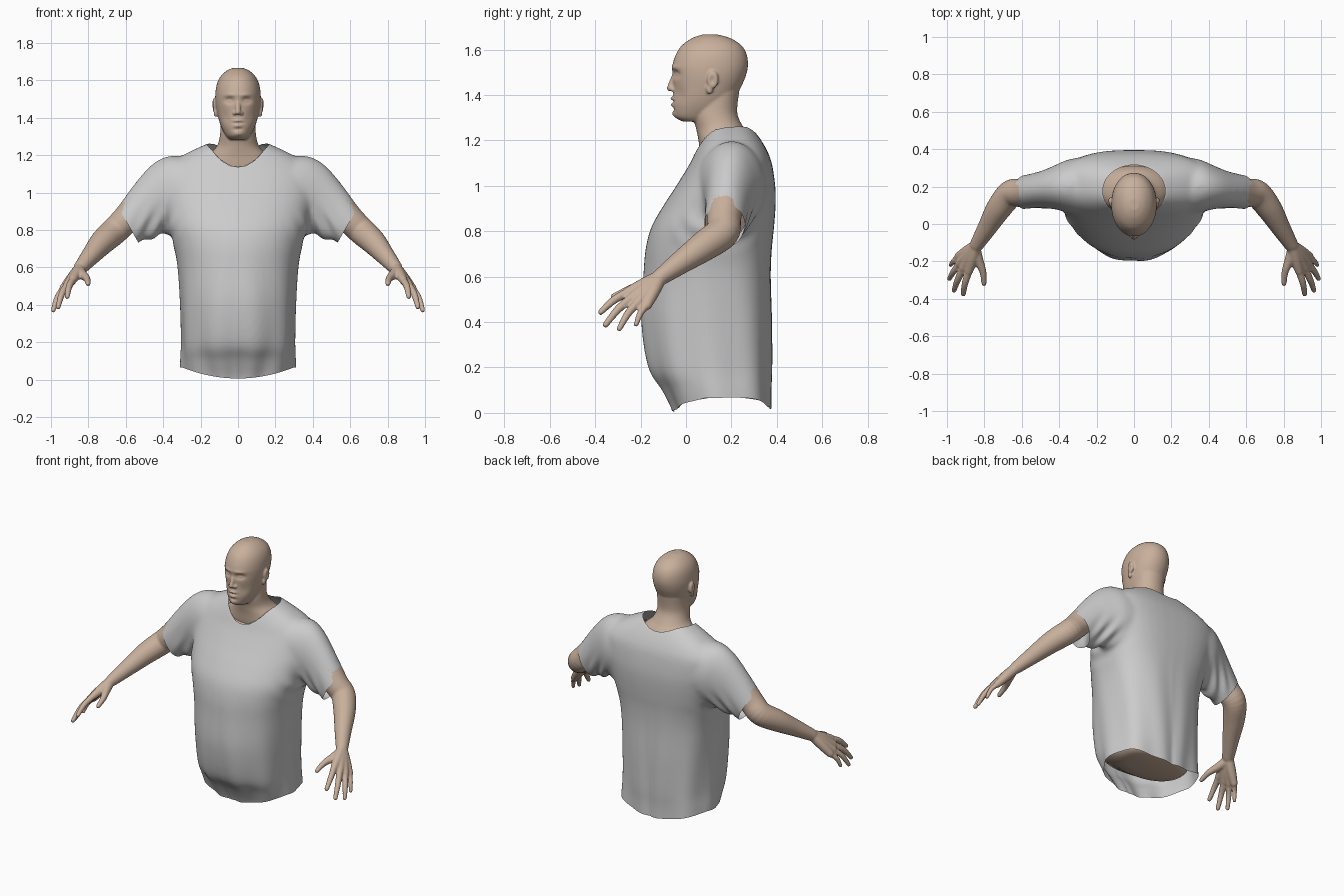
import bpy, bmesh, math
from mathutils import Vector

if "Cube" in bpy.data.objects:
    bpy.data.objects.remove(bpy.data.objects["Cube"])

skin = bpy.data.materials.new("skin")
skin.diffuse_color = (0.58, 0.43, 0.33, 1)
skin.use_nodes = True
skin.node_tree.nodes["Principled BSDF"].inputs["Base Color"].default_value = skin.diffuse_color


def catmull(rows, n=5):
    """Smoothly interpolate rows of numbers."""
    out = []
    for i in range(len(rows) - 1):
        a, b, c, d = (rows[max(0, min(len(rows) - 1, i + k))] for k in (-1, 0, 1, 2))
        for s in range(n):
            t = s / n
            out.append([0.5 * (2 * q + (r - p) * t + (2 * p - 5 * q + 4 * r - w) * t * t
                               + (3 * q - p - 3 * r + w) * t ** 3)
                        for p, q, r, w in zip(a, b, c, d)])
    return out + [list(rows[-1])]


def loft(bm, rings):
    vs = [[bm.verts.new(p) for p in r] for r in rings]
    n = len(vs[0])
    for a, b in zip(vs, vs[1:]):
        for i in range(n):
            bm.faces.new((a[i], a[(i + 1) % n], b[(i + 1) % n], b[i]))
    bm.faces.new(vs[0][::-1])
    bm.faces.new(vs[-1])


def oval(z, yf, yb, hw, ef=2.1, eb=2.1, n=48):
    """Horizontal cross-section with separate front and back roundness."""
    pts = []
    for i in range(n):
        c, s = math.cos(math.tau * i / n), math.sin(math.tau * i / n)
        e = 2 / (ef if s < 0 else eb)
        pts.append((hw * math.copysign(abs(c) ** e, c),
                    (yf + yb) / 2 + (yb - yf) / 2 * math.copysign(abs(s) ** e, s), z))
    return pts


def ball(bm, loc, scale):
    r = bmesh.ops.create_icosphere(bm, subdivisions=3, radius=1)
    for v in r["verts"]:
        v.co = Vector(loc) + Vector(a * b for a, b in zip(v.co, scale))


def tube(bm, pts, n=24):
    """Round limb along points given as x, y, z, radius."""
    rows = catmull(pts)
    rings = []
    for i, (x, y, z, r) in enumerate(rows):
        d = Vector(rows[min(i + 1, len(rows) - 1)][:3]) - Vector(rows[max(i - 1, 0)][:3])
        q = d.to_track_quat('Z', 'Y')
        rings.append([Vector((x, y, z)) + q @ Vector((r * math.cos(math.tau * k / n),
                      r * math.sin(math.tau * k / n), 0)) for k in range(n)])
    loft(bm, rings)
    for p in (pts[0], pts[-1]):
        ball(bm, p[:3], (p[3],) * 3)


def finish(name, bm, mat=None, voxel=None, smooth=0):
    bmesh.ops.recalc_face_normals(bm, faces=bm.faces[:])
    me = bpy.data.meshes.new(name)
    bm.to_mesh(me)
    bm.free()
    ob = bpy.data.objects.new(name, me)
    bpy.context.collection.objects.link(ob)
    if voxel:
        m = ob.modifiers.new("fuse", 'REMESH')
        m.mode, m.voxel_size = 'VOXEL', voxel
        m = ob.modifiers.new("relax", 'SMOOTH')
        m.factor, m.iterations = 0.5, smooth
        dg = bpy.context.evaluated_depsgraph_get()
        ob.data = bpy.data.meshes.new_from_object(ob.evaluated_get(dg))
        ob.modifiers.clear()
    if mat:
        ob.data.materials.clear()
        ob.data.materials.append(mat)
    ob.data.shade_smooth()
    return ob


# shirt: body and sleeves fused into one skin
trunk = [(-.12, -.03, .375, .305), (0, -.055, .372, .307), (.1, -.105, .372, .305), (.2, -.168, .377, .302),
         (.4, -.198, .378, .308), (.6, -.188, .374, .322), (.72, -.178, .378, .345), (.82, -.152, .388, .375),
         (.92, -.095, .395, .395), (1.0, -.043, .393, .41), (1.1, .018, .378, .41), (1.16, .046, .355, .36),
         (1.21, .07, .325, .275), (1.25, .09, .295, .19), (1.28, .11, .27, .12)]
bm = bmesh.new()
loft(bm, [oval(*r, 2.15, 2.7) for r in catmull(trunk)])
# sleeve sections: top x, top z, bottom x, bottom z, front y, back y
sleeve = [(.26, 1.19, .24, .80, .03, .36), (.37, 1.195, .33, .785, .06, .345), (.46, 1.15, .40, .775, .08, .31),
          (.55, 1.05, .46, .755, .085, .28), (.64, .925, .535, .73, .08, .26), (.71, .82, .61, .67, .08, .25)]
for side in (1, -1):
    rings = []
    for tx, tz, bx, bz, yf, yb in catmull(sleeve):
        rings.append([(side * ((tx + bx) / 2 + (tx - bx) / 2 * math.sin(a)),
                       (yf + yb) / 2 + (yb - yf) / 2 * math.cos(a),
                       (tz + bz) / 2 + (tz - bz) / 2 * math.sin(a))
                      for a in (math.tau * k / 36 for k in range(36))])
    loft(bm, rings)
shirt = finish("shirt", bm, voxel=0.013, smooth=8)

# cloth folds, then trim hem, collar and cuffs
bm = bmesh.new()
bm.from_mesh(shirt.data)
bm.normal_update()
moves = []
for v in bm.verts:
    x, y, z = v.co
    ang = math.atan2(y - .12, abs(x))
    low = max(0, 1 - max(z, 0) / .8)
    d = .006 * low * math.sin(10 * ang + 3 * z + (1 if x > 0 else 0))
    pit = math.exp(-((abs(x) - .44) / .09) ** 2 - ((z - .8) / .09) ** 2)
    d += .009 * pit * math.sin(75 * (abs(x) + .5 * z) + 8 * y)
    moves.append(v.normal * d)
for v, m in zip(bm.verts, moves):
    v.co += m


def trim(keep, co, no, shear=lambda x, y: 0):
    """Bisect the part selected by keep, along a sheared plane."""
    for v in bm.verts:
        v.tag = keep(v.co)
    fs = [f for f in bm.faces if all(v.tag for v in f.verts)]
    geom = list({e for f in fs for e in f.edges}) + list({v for f in fs for v in f.verts}) + fs
    for v in bm.verts:
        v.co.z -= shear(v.co.x, v.co.y)
    bmesh.ops.bisect_plane(bm, geom=geom, plane_co=co, plane_no=no, clear_outer=True)
    for v in bm.verts:
        v.co.z += shear(v.co.x, v.co.y)


trim(lambda c: c.z < .3, (0, 0, 0), (0, 0, -1),
     lambda x, y: .006 + .06 * min(1, (x / .3) ** 2) + (.012 if y > .15 else 0) * min(1, (y - .15) / .2))
trim(lambda c: c.z > 1, (0, 0, 1.2 - 3), (0, 0, 1),
     lambda x, y: 3 * ((x / .165) ** 2 + ((y - .175) / .14) ** 2))
for s in (1, -1):
    trim(lambda c: c.x * s > .43, (s * .587, 0, .827), (s * .87, 0, -.5))
bm.to_mesh(shirt.data)
bm.free()
shirt.data.shade_smooth()

# torso under the shirt
bm = bmesh.new()
loft(bm, [oval(z, yf + .03, yb - .035, hw - .035, 2.15, 2.5)
          for z, yf, yb, hw in [(.1, .04, .30, .22), (.12, -.05, .35, .28)] + trunk[3:12]])
finish("torso", bm, skin)

# head and neck
skull = [(1.283, -.015, .12, .045), (1.303, -.048, .15, .064), (1.34, -.057, .19, .085), (1.38, -.058, .215, .1),
         (1.43, -.055, .24, .112), (1.48, -.059, .262, .12), (1.53, -.060, .273, .121), (1.58, -.044, .267, .113),
         (1.62, -.017, .243, .094), (1.652, .03, .192, .06), (1.667, .075, .135, .025)]
neck = [(1.07, .075, .32, .22), (1.14, .062, .315, .21), (1.2, .055, .295, .16), (1.25, .045, .258, .112),
        (1.32, .03, .226, .095), (1.42, .05, .235, .093)]
bm = bmesh.new()
for rows in (skull, neck):
    loft(bm, [oval(*r) for r in catmull(rows)])
tube(bm, [(0, -.045, 1.50, .012), (0, -.06, 1.46, .013), (0, -.071, 1.43, .014)])
for s in (1, -1):
    ball(bm, (s * .017, -.057, 1.424), (.012, .014, .010))
    # ear
    ball(bm, (s * .126, .118, 1.468), (.014, .025, .040))
    ball(bm, (s * .119, .104, 1.425), (.011, .015, .022))
head = finish("head", bm, skin, voxel=0.0055, smooth=5)
# face modelling: x, z, width, height, push in y
face = [(.046, 1.492, .024, .016, .017), (.046, 1.49, .014, .008, -.008), (.04, 1.522, .032, .010, -.006),
        (0, 1.385, .022, .007, -.011), (0, 1.371, .028, .003, .006), (0, 1.357, .020, .008, -.010),
        (0, 1.338, .022, .007, .005), (0, 1.315, .022, .013, -.007), (.065, 1.40, .025, .03, .006)]
for v in head.data.vertices:
    x, y, z = v.co
    if y < .06 and z > 1.27:
        w = min(1, (.06 - y) / .06)
        v.co.y += w * sum(p * math.exp(-((abs(x) - fx) / sx) ** 2 - ((z - fz) / sz) ** 2)
                          for fx, fz, sx, sz, p in face)
    # hollow of the ear
    if abs(x) > .125:
        v.co.x -= math.copysign(.010, x) * math.exp(-((y - .115) / .012) ** 2 - ((z - 1.465) / .02) ** 2)

# arm with hand, mirrored
bm = bmesh.new()
tube(bm, [(.40, .2, 1.06, .09), (.50, .18, .97, .083), (.60, .167, .855, .076), (.66, .16, .795, .074),
          (.725, .08, .735, .067), (.785, -.02, .665, .052), (.84, -.11, .60, .038)])
wrist = Vector((.843, -.115, .597))
hand = [((.882, -.25, .535), (.915, -.385, .437), .018), ((.912, -.237, .508), (.965, -.362, .380), .018),
        ((.932, -.21, .488), (.992, -.30, .362), .017), ((.937, -.172, .476), (.985, -.225, .380), .015)]
for k, t, r in hand:
    k, t = Vector(k), Vector(t)
    tip = t - (t - k).normalized() * .012
    mid = (k + tip) / 2 + Vector((.006, -.004, .008))
    tube(bm, [(*wrist, .032), (*((wrist + k) / 2), .030), (*k, .023)], 16)
    tube(bm, [(*k, r + .002), (*mid, r), (*tip, r * .75)], 16)
# thumb
tube(bm, [(.848, -.13, .585, .028), (.832, -.19, .562, .026), (.808, -.255, .54, .019), (.802, -.318, .513, .014)], 16)
arm = finish("arms", bm, skin, voxel=0.006, smooth=5)
arm.modifiers.new("mirror", 'MIRROR')
